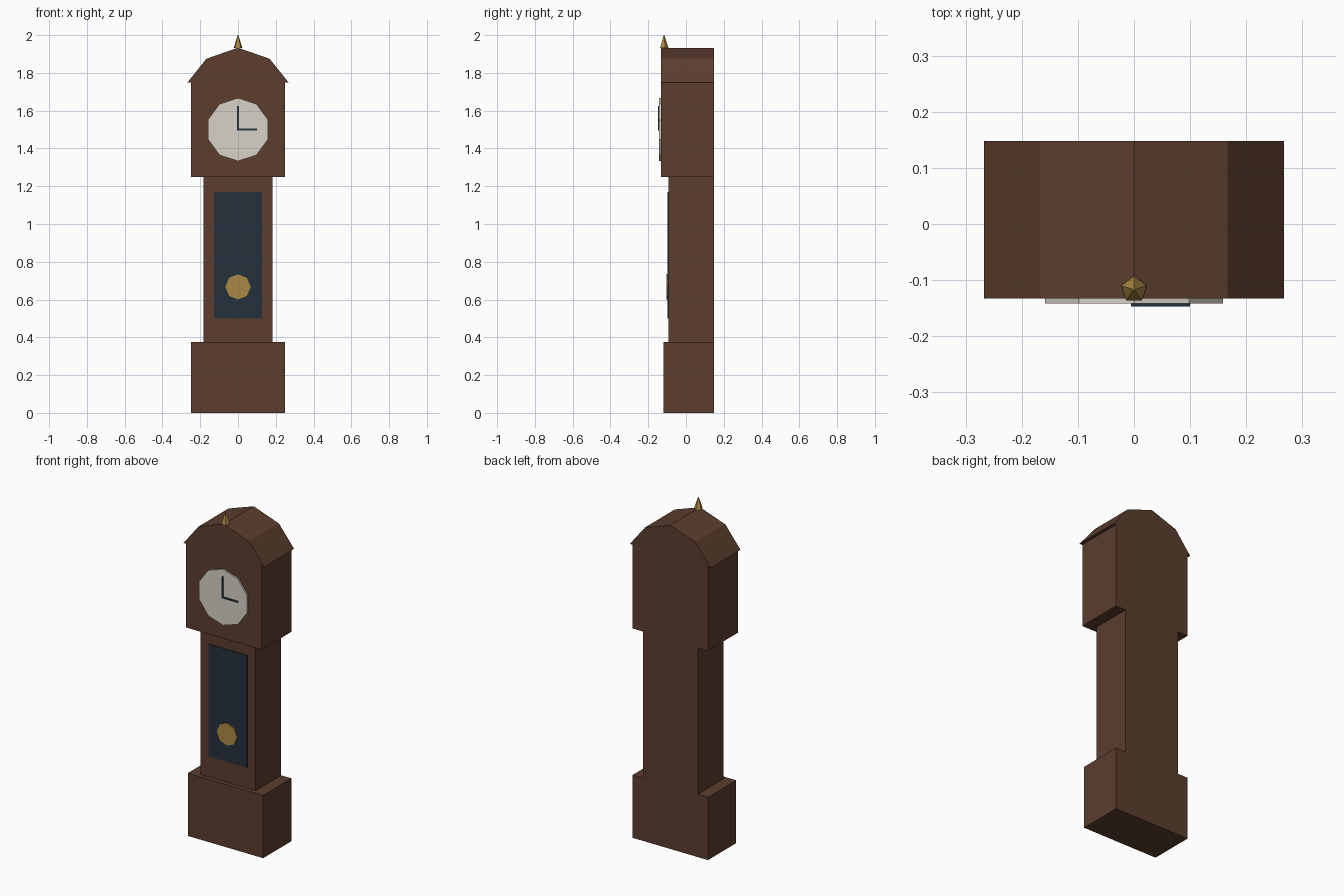
import bpy, bmesh
from math import pi
from mathutils import Matrix

old = bpy.data.objects.get("Cube")
if old:
    bpy.data.objects.remove(old, do_unlink=True)


def material(name, rgb):
    m = bpy.data.materials.new(name)
    m.use_nodes = True
    m.diffuse_color = (*rgb, 1)
    m.node_tree.nodes["Principled BSDF"].inputs["Base Color"].default_value = (*rgb, 1)
    return m


WOOD = material("brown wood", (0.107, 0.047, 0.027))
IVORY = material("ivory dial", (0.68, 0.645, 0.578))
GLASS = material("dark blue glass", (0.0185, 0.031, 0.045))
BRASS = material("brass", (0.407, 0.25, 0.058))


def finish(name, bm, mat):
    bmesh.ops.recalc_face_normals(bm, faces=bm.faces)
    mesh = bpy.data.meshes.new(name)
    bm.to_mesh(mesh)
    bm.free()
    mesh.materials.append(mat)
    ob = bpy.data.objects.new(name, mesh)
    bpy.context.collection.objects.link(ob)
    return ob


def prism(name, outline, y0, y1, mat):
    """Extrude an x-z outline from y0 back to y1."""
    bm = bmesh.new()
    face = bm.faces.new([bm.verts.new((x, y0, z)) for x, z in outline])
    new = bmesh.ops.extrude_face_region(bm, geom=[face])["geom"]
    moved = [v for v in new if isinstance(v, bmesh.types.BMVert)]
    bmesh.ops.translate(bm, verts=moved, vec=(0, y1 - y0, 0))
    return finish(name, bm, mat)


def box(name, x0, x1, y0, y1, z0, z1, mat):
    return prism(name, [(x0, z0), (x1, z0), (x1, z1), (x0, z1)], y0, y1, mat)


def disc(name, sides, radius, y0, y1, z, mat):
    """Flat disc facing the front, with a corner at the top."""
    bm = bmesh.new()
    bmesh.ops.create_cone(bm, cap_ends=True, segments=sides, radius1=radius,
                          radius2=radius, depth=y1 - y0)
    bm.transform(Matrix.Translation((0, (y0 + y1) / 2, z)) @ Matrix.Rotation(pi / 2, 4, "X"))
    return finish(name, bm, mat)


# Wooden case, all parts flush at the back
BACK = 0.148
box("base", -0.249, 0.249, -0.118, BACK, 0, 0.375, WOOD)
box("trunk", -0.182, 0.182, -0.093, BACK, 0.375, 1.25, WOOD)
box("hood", -0.249, 0.249, -0.133, BACK, 1.25, 1.75, WOOD)

# Faceted arched roof with small side overhangs
half = [(0.267, 1.75), (0.167, 1.875)]
roof = half + [(0, 1.933)] + [(-x, z) for x, z in reversed(half)]
prism("roof", roof, -0.133, BACK, WOOD)

# Trunk window and pendulum
box("trunk_window", -0.127, 0.127, -0.099, -0.093, 0.5, 1.17, GLASS)
disc("pendulum_bob", 8, 0.067, -0.104, -0.099, 0.667, BRASS)

# Dial and hands
disc("dial", 10, 0.167, -0.142, -0.133, 1.5, IVORY)
box("minute_hand", -0.005, 0.005, -0.147, -0.142, 1.495, 1.625, GLASS)
box("hour_hand", 0.005, 0.1, -0.147, -0.142, 1.495, 1.505, GLASS)

# Pointed finial on the front of the ridge
bm = bmesh.new()
bmesh.ops.create_cone(bm, cap_ends=True, segments=5, radius1=0.024, radius2=0.002, depth=0.067)
bm.transform(Matrix.Translation((0, -0.117, 1.9665)))
finish("finial", bm, BRASS)
